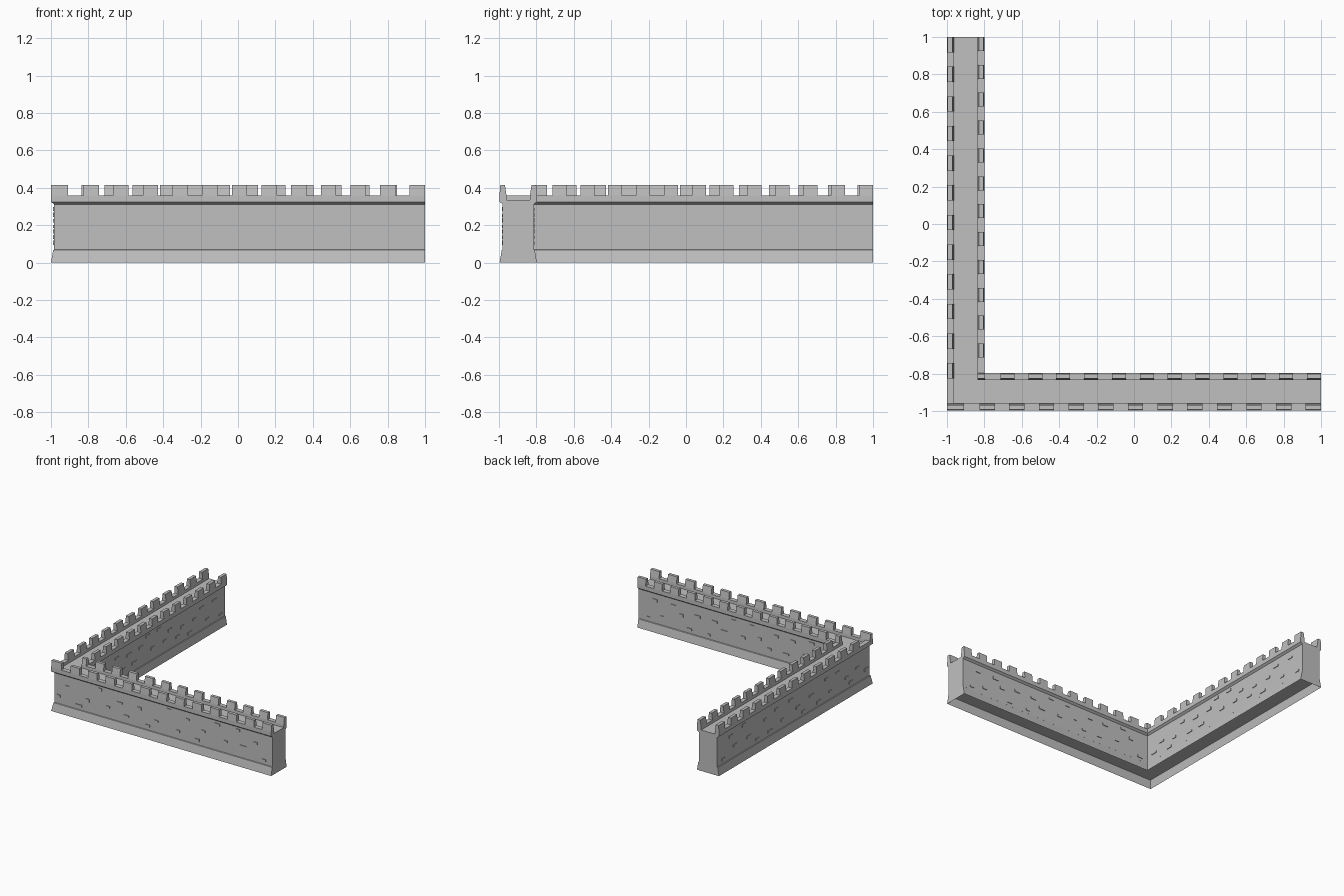
import bpy
import bmesh
import random

random.seed(4)
if "Cube" in bpy.data.objects:
    bpy.data.objects.remove(bpy.data.objects["Cube"], do_unlink=True)

stone = bpy.data.materials.new("grey_stone")
stone.use_nodes = True
GREY = (0.53, 0.53, 0.53, 1)
stone.diffuse_color = GREY
stone.node_tree.nodes["Principled BSDF"].inputs["Base Color"].default_value = GREY

WIDTH = 0.2      # wall thickness at base and parapet
Y0 = -0.997      # outer face of the front arm
INSET = 0.017    # how far the wall face sits behind the parapet
LEDGE = 0.07     # top of plinth
PARAPET = 0.36


def place(arm, s, d, z):
    """s runs along the arm, d goes inward from its outer face."""
    return (s, Y0 + d, z) if arm == "front" else (-1 + d, s, z)


def finish(name, bm, recalc=True):
    if recalc:
        bmesh.ops.recalc_face_normals(bm, faces=bm.faces)
    mesh = bpy.data.meshes.new(name)
    bm.to_mesh(mesh)
    bm.free()
    mesh.materials.append(stone)
    obj = bpy.data.objects.new(name, mesh)
    bpy.context.collection.objects.link(obj)
    return obj


def stations(bm, d, z):
    """The three mitred points of one profile point along the L."""
    return [bm.verts.new(p) for p in
            ((1, Y0 + d, z), (-1 + d, Y0 + d, z), (-1 + d, 1, z))]


def block(bm, arm, s0, s1, low, high, z0, z1):
    """Tapered block: low and high are its depth ranges at bottom and top."""
    ring = []
    for (d0, d1), z in ((low, z0), (high, z1)):
        ring.append([bm.verts.new(place(arm, s, d, z))
                     for s, d in ((s0, d0), (s1, d0), (s1, d1), (s0, d1))])
    a, b = ring
    bm.faces.new(a)
    bm.faces.new(b)
    for i in range(4):
        j = (i + 1) % 4
        bm.faces.new((a[i], a[j], b[j], b[i]))


# Wall body: plinth, wall face, overhanging parapet and walkway, open below
half = [(0, 0), (0.012, LEDGE - 0.003), (INSET, LEDGE), (INSET, 0.312),
        (0, 0.325), (0, PARAPET), (0.037, PARAPET), (0.038, 0.336)]
profile = half + [(WIDTH - d, z) for d, z in reversed(half)]
bm = bmesh.new()
rows = [stations(bm, d, z) for d, z in profile]
for a, b in zip(rows, rows[1:]):
    for k in (0, 1):
        bm.faces.new((a[k], a[k + 1], b[k + 1], b[k]))
for k in (0, 2):
    bm.faces.new([r[k] for r in rows])
finish("wall_body", bm)

# Underside, recessed inside the plinth
bm = bmesh.new()
a, b = (stations(bm, d, LEDGE - 0.002) for d in (0.013, WIDTH - 0.013))
for k in (0, 1):
    bm.faces.new((a[k], a[k + 1], b[k + 1], b[k]))
for f in bm.faces:
    f.normal_update()
    if f.normal.z > 0:
        f.normal_flip()
finish("wall_underside", bm, recalc=False)

# Merlons on both parapets
OUTER = ((0, 0.037), (0.004, 0.029))
INNER = tuple((WIDTH - hi, WIDTH - lo) for lo, hi in OUTER)
for arm in ("front", "side"):
    bm = bmesh.new()
    for k in range(12):
        s = 1 - 0.082 - 0.1585 * k
        block(bm, arm, s, s + 0.082, *OUTER, PARAPET, 0.415)
        s = 1 - 0.075 - 0.149 * k
        block(bm, arm, s, s + 0.075, *INNER, PARAPET, 0.415)
    if arm == "front":
        block(bm, arm, -1, -0.908, *OUTER, PARAPET, 0.415)
        block(bm, arm, -0.837, -0.797, *INNER, PARAPET, 0.415)
    finish(arm + "_merlons", bm)

# Scattered stones standing slightly proud of the wall faces
for arm in ("front", "side"):
    for side in ("outer", "inner"):
        bm = bmesh.new()
        start = -0.97 if side == "outer" else -0.77
        count = 22
        step = (0.97 - start) / count
        for k in range(count):
            length = random.uniform(0.03, 0.06)
            s = start + k * step + random.uniform(0, step - length)
            z = 0.095 + 0.03 * ((k * 3 + random.randint(0, 1)) % 7)
            depth = (INSET - 0.005, INSET + 0.004)
            if side == "inner":
                depth = (WIDTH - depth[1], WIDTH - depth[0])
            block(bm, arm, s, s + length, depth, depth, z,
                  z + random.uniform(0.014, 0.024))
        finish(f"{arm}_{side}_stones", bm)
